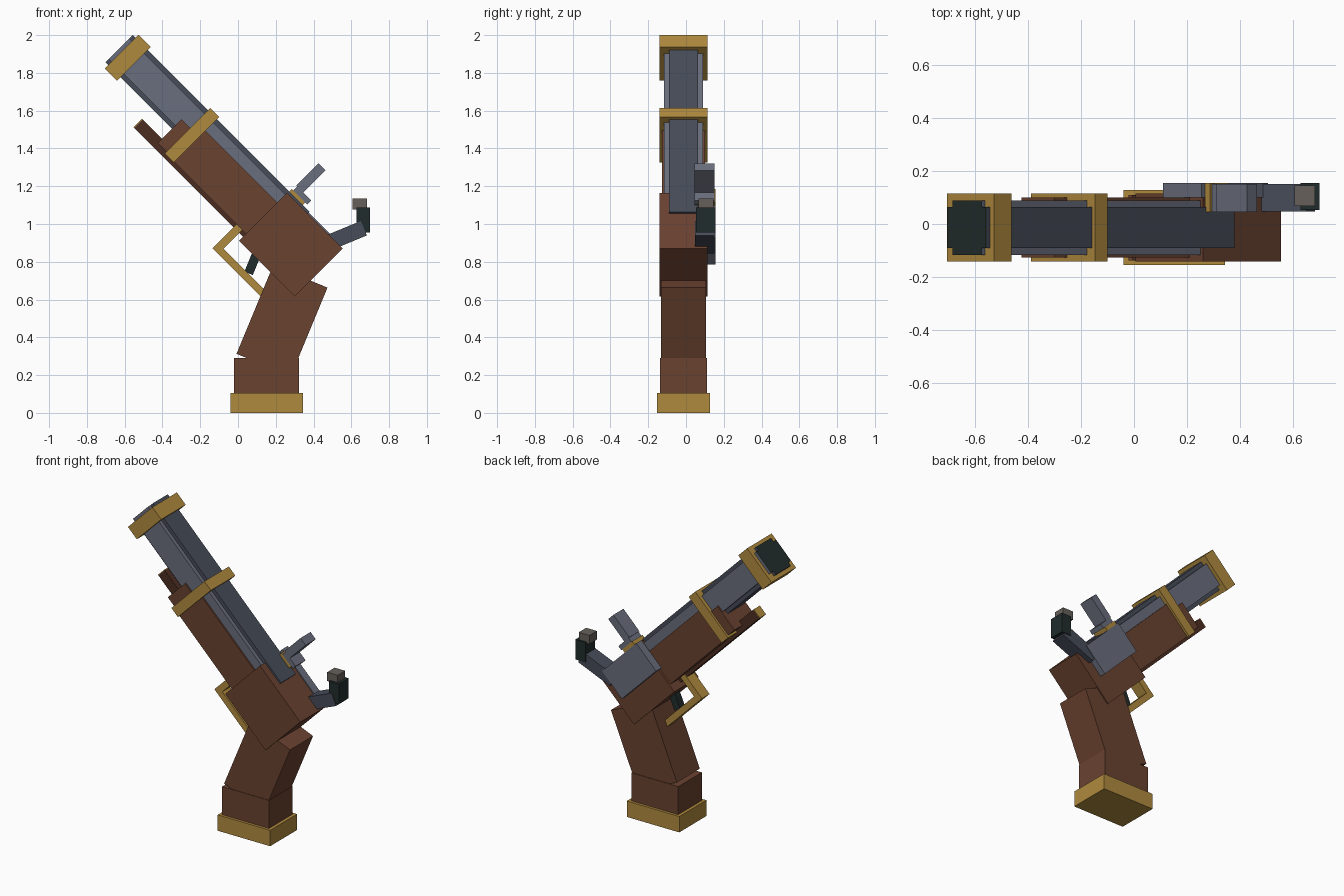
import bpy
from math import radians, cos, sin
from mathutils import Matrix, Vector

if "Cube" in bpy.data.objects:
    bpy.data.objects.remove(bpy.data.objects["Cube"])


def material(name, hex_code):
    def lin(c):
        return c / 12.92 if c <= 0.04045 else ((c + 0.055) / 1.055) ** 2.4
    m = bpy.data.materials.new(name)
    m.diffuse_color = [lin(int(hex_code[i:i + 2], 16) / 255) for i in (0, 2, 4)] + [1]
    m.use_nodes = True
    m.node_tree.nodes["Principled BSDF"].inputs["Base Color"].default_value = m.diffuse_color
    return m


WOOD = material("wood", "6A4230")
DARK_WOOD = material("dark wood", "4C2D21")
BRASS = material("brass", "B08A3E")
STEEL = material("steel", "6A6E7D")
DARK_STEEL = material("dark steel", "474C59")
BLACK = material("black iron", "212C2C")
FLINT = material("flint", "66605A")

MID = -0.0135  # centre line of the body across its thickness


def box(name, mat, a, b, y, angle=0.0):
    """Box spanning a and b along two axes turned by angle in the x-z plane."""
    bpy.ops.mesh.primitive_cube_add(size=1)
    ob = bpy.context.object
    ob.name = ob.data.name = name
    ax = Vector((cos(radians(angle)), 0, sin(radians(angle))))
    az = Vector((-ax.z, 0, ax.x))
    rot = Matrix((ax, (0, 1, 0), az)).transposed().to_4x4()
    mids = Vector([(r[0] + r[1]) / 2 for r in (a, y, b)])
    size = [r[1] - r[0] for r in (a, y, b)]
    ob.data.transform(rot @ Matrix.Translation(mids) @ Matrix.Diagonal((*size, 1)))
    ob.data.materials.append(mat)
    return ob


def tilted(name, mat, u, v, y):
    """Part of the barrel assembly: u runs to the muzzle, v to the sights."""
    return box(name, mat, v, u, y, 45)


def around(half):
    return (MID - half, MID + half)


# Barrel: two crossed bars with a black bore end
for name, mat, hv, hy in (("barrel_core", DARK_STEEL, 0.102, 0.077),
                          ("barrel_sides", STEEL, 0.077, 0.103)):
    bar = tilted(name, mat, (0.485, 1.809), (0.918 - hv, 0.918 + hv), around(hy))
    bar.data.materials.append(BLACK)
    for f in bar.data.polygons:
        if f.normal.x < -0.5 and f.normal.z > 0.5:
            f.material_index = 1

# Brass bands
tilted("muzzle_band", BRASS, (1.697, 1.788), (0.791, 1.043), around(0.128))
tilted("middle_band", BRASS, (1.178, 1.245), (0.697, 1.037), around(0.128))

# Wooden stock and ramrod
tilted("stock_block", WOOD, (0.224, 0.64), (0.648, 1.008), around(0.128))
tilted("fore_stock", WOOD, (0.60, 1.20), (0.70, 0.935), around(0.113))
tilted("fore_stock_tip", WOOD, (1.19, 1.31), (0.71, 0.887), around(0.113))
tilted("ramrod", DARK_WOOD, (0.60, 1.455), (0.678, 0.742), around(0.032))
tilted("ramrod_tip", BRASS, (1.455, 1.46), (0.678, 0.742), around(0.032))

# Grip
box("grip_upper", WOOD, (-0.127, 0.184), (0.286, 0.794), around(0.12), -22.5)
box("grip_lower", WOOD, (-0.02, 0.322), (0.10, 0.29), around(0.1235))
box("grip_cap", BRASS, (-0.04, 0.343), (0, 0.105), around(0.141))

# Trigger and its guard
tilted("guard_front", BRASS, (0.669, 0.711), (0.52, 0.71), around(0.04))
tilted("guard_lower", BRASS, (0.32, 0.669), (0.52, 0.56), around(0.04))
box("trigger", BLACK, (-0.255, -0.207), (0.704, 0.93), around(0.025), -22.5)

# Lock on the far side: plate, pan and striking steel
tilted("lock_plate", STEEL, (0.30, 0.655), (0.81, 1.015), (0.10, 0.155))
tilted("pan_rim", BRASS, (0.535, 0.636), (1.015, 1.04), (0.045, 0.155))
tilted("pan_cover", STEEL, (0.52, 0.625), (1.04, 1.07), (0.045, 0.15))
tilted("striking_steel", STEEL, (0.58, 0.633), (1.07, 1.235), (0.045, 0.15))

# Hammer holding the flint
box("hammer_arm", DARK_STEEL, (0.74, 0.99), (0.607, 0.69), (0.048, 0.15), 22.5)
box("hammer_jaw", BLACK, (0.627, 0.70), (0.955, 1.087), (0.052, 0.155))
box("flint", FLINT, (0.605, 0.682), (1.077, 1.135), (0.067, 0.145))
